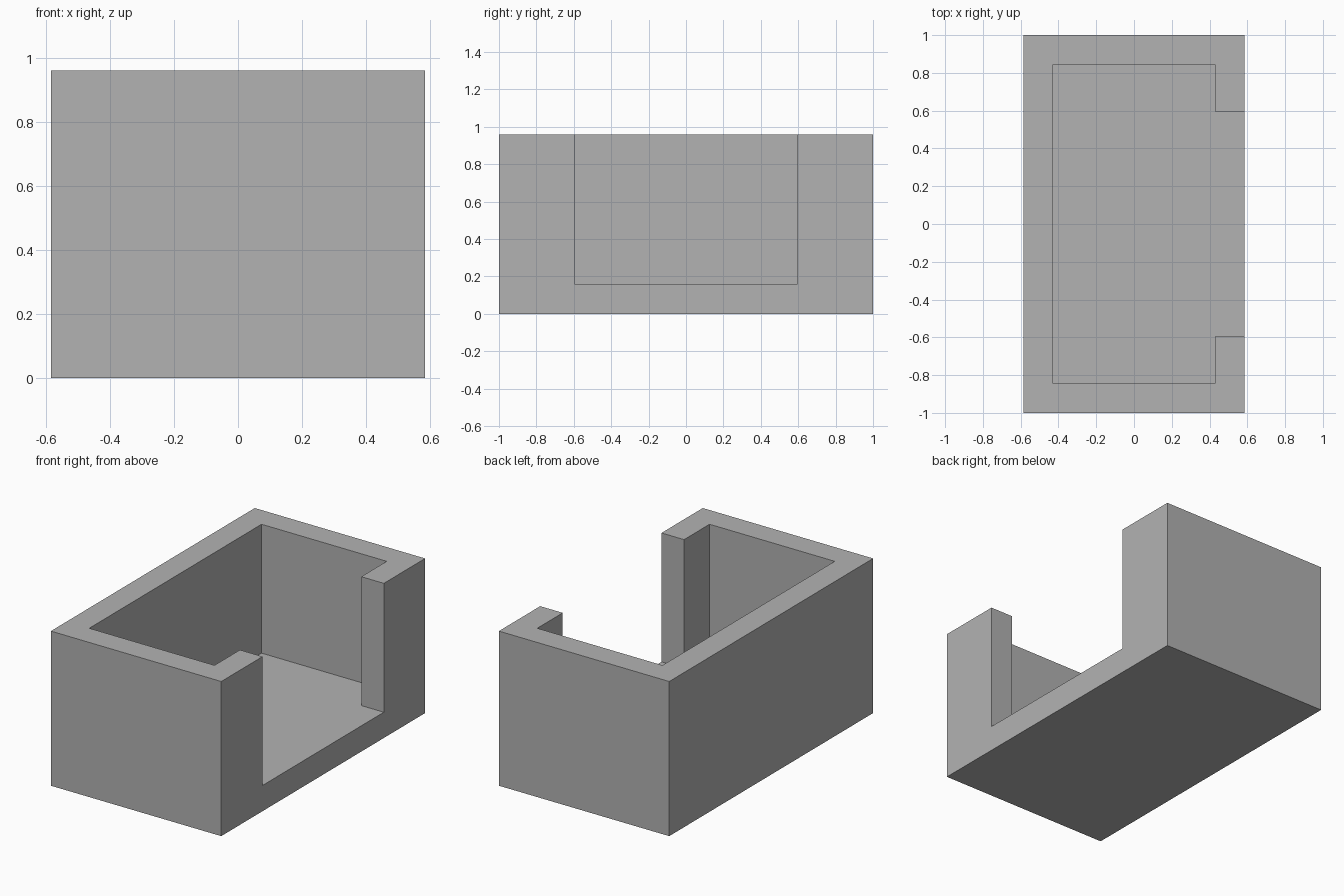
import bpy
import bmesh

cube = bpy.data.objects.get("Cube")
if cube:
    bpy.data.objects.remove(cube, do_unlink=True)

# Overall sizes
HALF_X, HALF_Y, HEIGHT = 0.585, 1.0, 0.96
FLOOR = 0.16
INNER_X, INNER_Y = 0.43, 0.845
OPENING_Y = 0.595
MARGIN = 0.2  # cutter overshoot

grey = bpy.data.materials.new("plain grey")
grey.use_nodes = True
colour = (0.448, 0.448, 0.448, 1.0)
grey.diffuse_color = colour
grey.node_tree.nodes["Principled BSDF"].inputs["Base Color"].default_value = colour


def prism(name, outline, bottom, top):
    """Extrude a flat outline straight up into a closed solid."""
    bm = bmesh.new()
    base = bm.faces.new([bm.verts.new((x, y, bottom)) for x, y in outline])
    extruded = bmesh.ops.extrude_face_region(bm, geom=[base], use_keep_orig=True)
    verts = [g for g in extruded["geom"] if isinstance(g, bmesh.types.BMVert)]
    bmesh.ops.translate(bm, verts=verts, vec=(0, 0, top - bottom))
    bmesh.ops.recalc_face_normals(bm, faces=bm.faces)
    mesh = bpy.data.meshes.new(name)
    bm.to_mesh(mesh)
    bm.free()
    mesh.materials.append(grey)
    obj = bpy.data.objects.new(name, mesh)
    bpy.context.collection.objects.link(obj)
    return obj


def mirrored(half):
    """Complete an outline given on the +y side."""
    return half + [(x, -y) for x, y in reversed(half)]


# Solid block
tray = prism("open_sided_box", mirrored([(-HALF_X, HALF_Y), (HALF_X, HALF_Y)]), 0, HEIGHT)

# Cavity with the wide opening through the +x wall
cavity = prism("cavity_cutter", mirrored([
    (-INNER_X, INNER_Y), (INNER_X, INNER_Y),
    (INNER_X, OPENING_Y), (HALF_X + MARGIN, OPENING_Y),
]), FLOOR, HEIGHT + MARGIN)
cavity.hide_render = True

cut = tray.modifiers.new("cut cavity", 'BOOLEAN')
cut.operation = 'DIFFERENCE'
cut.solver = 'EXACT'
cut.object = cavity
bpy.context.view_layer.objects.active = tray
bpy.ops.object.modifier_apply(modifier=cut.name)
bpy.data.objects.remove(cavity, do_unlink=True)
